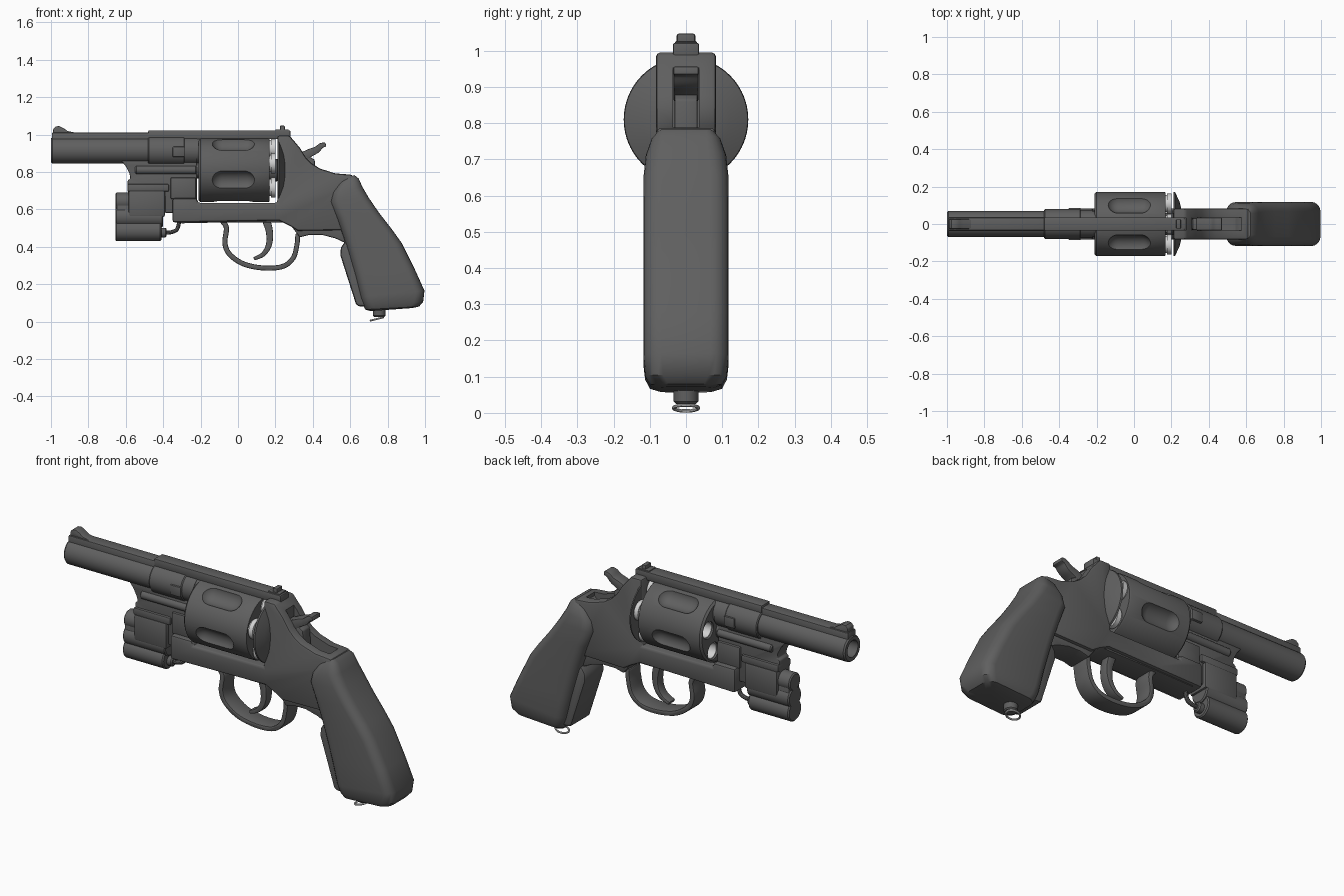
import bpy, bmesh, math
from mathutils import Vector, Matrix

if "Cube" in bpy.data.objects:
    bpy.data.objects.remove(bpy.data.objects["Cube"])


def material(name, v):
    m = bpy.data.materials.new(name)
    m.diffuse_color = (v, v, v, 1)
    m.use_nodes = True
    m.node_tree.nodes["Principled BSDF"].inputs["Base Color"].default_value = m.diffuse_color
    return m


DARK = material("dark_steel", 0.115)
PALE = material("pale_metal", 0.65)


def bake(o):
    # replace modifiers by their evaluated result
    dg = bpy.context.evaluated_depsgraph_get()
    dg.update()
    me = bpy.data.meshes.new_from_object(o.evaluated_get(dg))
    o.modifiers.clear()
    o.data = me


def make(name, bm, mat=DARK, bevel=0, seg=2):
    bmesh.ops.recalc_face_normals(bm, faces=bm.faces[:])
    me = bpy.data.meshes.new(name)
    bm.to_mesh(me)
    bm.free()
    me.materials.append(mat)
    o = bpy.data.objects.new(name, me)
    bpy.context.collection.objects.link(o)
    if bevel:
        b = o.modifiers.new("bevel", 'BEVEL')
        b.width, b.segments, b.limit_method = bevel, seg, 'ANGLE'
        b.angle_limit = math.radians(40)
        bake(o)
    return o


def prism(name, pts, hw, bevel=0.006, y=0, mat=DARK):
    # side profile in x-z, extruded to both sides in y
    bm = bmesh.new()
    a, b = [[bm.verts.new((x, y + s * hw, z)) for x, z in pts] for s in (-1, 1)]
    n = len(pts)
    bm.faces.new(a)
    bm.faces.new(b[::-1])
    for i in range(n):
        j = (i + 1) % n
        bm.faces.new((a[i], b[i], b[j], a[j]))
    return make(name, bm, mat, bevel)


def box(name, x0, x1, z0, z1, hw, bevel=0.006, y=0, mat=DARK):
    return prism(name, [(x0, z0), (x1, z0), (x1, z1), (x0, z1)], hw, bevel, y, mat)


def lathe_into(bm, prof, y, z, n):
    # revolve (x, radius) points around an axis along x
    rings = []
    for x, r in prof:
        if r == 0:
            rings.append([bm.verts.new((x, y, z))])
        else:
            rings.append([bm.verts.new((x, y + r * math.cos(t), z + r * math.sin(t)))
                          for t in [2 * math.pi * i / n for i in range(n)]])
    for a, b in zip(rings, rings[1:]):
        for i in range(n):
            j = (i + 1) % n
            q = ([a[0]] if len(a) == 1 else [a[i], a[j]]) + ([b[0]] if len(b) == 1 else [b[j], b[i]])
            bm.faces.new(q)


def lathe(name, prof, z, y=0, n=40, mat=DARK):
    bm = bmesh.new()
    lathe_into(bm, prof, y, z, n)
    return make(name, bm, mat)


def rod(name, x0, x1, z, r, y=0, mat=DARK, c=0.006):
    return lathe(name, [(x0, 0), (x0, r - c), (x0 + c, r), (x1 - c, r), (x1, r - c), (x1, 0)], z, y, 28, mat)


def cut(o, cutter):
    m = o.modifiers.new("cut", 'BOOLEAN')
    m.operation, m.object, m.solver = 'DIFFERENCE', cutter, 'EXACT'
    bake(o)
    bpy.data.objects.remove(cutter)


def smooth_path(p, k=6):
    p = [Vector(q) for q in p]
    p = [2 * p[0] - p[1]] + p + [2 * p[-1] - p[-2]]
    out = []
    for i in range(1, len(p) - 2):
        a, b, c, d = p[i - 1:i + 3]
        for t in [s / k for s in range(k)]:
            out.append(0.5 * (2 * b + (c - a) * t + (2 * a - 5 * b + 4 * c - d) * t * t
                              + (3 * b - a - 3 * c + d) * t ** 3))
    return out + [p[-2]]


def ribbon(name, path, t0, t1, hw, bevel=0.005):
    # band of varying thickness along a smooth x-z path
    p = smooth_path(path)
    left, right = [], []
    for i, q in enumerate(p):
        d = (p[min(i + 1, len(p) - 1)] - p[max(i - 1, 0)]).normalized()
        h = (t0 + (t1 - t0) * i / (len(p) - 1)) / 2
        nrm = Vector((-d.y, d.x)) * h
        left.append(tuple(q + nrm))
        right.append(tuple(q - nrm))
    return prism(name, left + right[::-1], hw, bevel)


# barrel, rib and shroud
lathe("barrel", [(-0.2, 0), (-0.2, .07), (-.992, .07), (-1, .064), (-1, .045), (-.75, .045), (-.75, 0)], 0.915)
box("barrel_rib", -0.995, -0.47, 0.95, 1.01, 0.034)
lathe("barrel_shroud", [(-.48, 0), (-.48, .076), (-.475, .08), (-.29, .08), (-.285, .075), (-.22, .075), (-.22, 0)], 0.912)
box("shroud_band", -0.35, -0.285, 0.88, 0.935, 0.086)
prism("front_sight", [(-.99, 1.0), (-.988, 1.03), (-.975, 1.043), (-.955, 1.045), (-.935, 1.035),
                      (-.91, 1.018), (-.87, 1.01), (-.87, 1.0)], 0.026, 0.004)

# frame with hammer slot
box("top_strap", -0.48, 0.28, 0.975, 1.022, 0.036)
frame = prism("frame", [(-.35, .53), (-.35, .66), (-.22, .66), (-.215, .635), (.21, .635), (.21, .995), (.275, .995),
                        (.33, .93), (.363, .877), (.395, .845), (.438, .818), (.52, .792), (.61, .785), (.63, .74),
                        (.62, .49), (.32, .485), (.28, .51), (.22, .54), (-.08, .535)], 0.083, 0.012)
cut(frame, prism("slot_cutter", [(.31, .75), (.52, .73), (.575, .76), (.575, 1.1), (.31, 1.1)], 0.036, 0))
prism("lower_frame", [(-.31, .57), (-.31, .525), (-.08, .53), (.27, .53), (.3, .49), (.33, .45), (.38, .463),
                      (.45, .463), (.52, .445), (.585, .415), (.6, .52), (.3, .56)], 0.066, 0.008)
lathe("recoil_shield", [(.212, 0), (.212, .172), (.22, .17), (.243, .12), (.256, .07), (.256, 0)], 0.81, n=56)
box("rear_sight", 0.225, 0.25, 1.01, 1.047, 0.024, 0.004)
box("rear_sight_base", 0.2, 0.27, 1.01, 1.027, 0.03, 0.004)

# fluted cylinder with five chambers
CZ = 0.81
drum = lathe("cylinder", [(-.21, 0), (-.21, .162), (-.2, .172), (.16, .172), (.168, .168), (.168, 0)], CZ, n=80)
cap = [(.035 + .06 * math.sin(t), .06 * math.cos(t)) for t in [math.pi / 2 * i / 6 for i in range(6)]] + [(.095, 0)]
flute = [(-.05 - x, r) for x, r in cap[::-1]] + cap
bm = bmesh.new()
for i in range(5):
    a = math.radians(54 + 72 * i)
    lathe_into(bm, flute, .2 * math.cos(a), CZ + .2 * math.sin(a), 28)
    b = a + math.radians(36)
    lathe_into(bm, [(-.3, 0), (-.3, .046), (.3, .046), (.3, 0)], .115 * math.cos(b), CZ + .115 * math.sin(b), 28)
cut(drum, make("drum_cutter", bm))
for i in range(5):
    b = math.radians(90 + 72 * i)
    lathe("cartridge_%d" % (i + 1), [(-.12, 0), (-.12, .039), (-.2, .041), (-.2, .0455), (.176, .0455), (.176, .053),
                                     (.2, .053), (.2, 0)], CZ + .115 * math.sin(b), .115 * math.cos(b), 28, PALE)
rod("cylinder_ratchet", 0.16, 0.215, CZ, 0.06)
rod("cylinder_axle", -0.235, -0.2, CZ, 0.045)

# under-barrel lug and ejector rod
prism("barrel_lug", [(-.625, .86), (-.6, .83), (-.58, .79), (-.575, .765), (-.59, .755), (-.59, .69), (-.39, .69),
                     (-.39, .58), (-.345, .58), (-.345, .6), (-.22, .6), (-.22, .86)], 0.042)
for s in (-1, 1):
    rod("ejector_rod_%s" % ("front" if s < 0 else "back"), -0.55, -0.22, 0.81, 0.022, s * 0.036)
box("crane", -0.36, -0.225, 0.655, 0.77, 0.055)

# clamped light unit: three stacked tubes and cable
box("light_rail", -0.59, -0.37, 0.695, 0.735, 0.055)
box("light_clamp", -0.585, -0.39, 0.56, 0.70, 0.058, 0.01)
rod("light_tube_top", -0.655, -0.57, 0.642, 0.048)
rod("light_tube_middle", -0.655, -0.40, 0.56, 0.056)
rod("light_tube_bottom", -0.655, -0.41, 0.487, 0.057)
box("light_core", -0.65, -0.42, 0.48, 0.65, 0.043)
rod("cable_socket", -0.42, -0.382, 0.475, 0.026)
cu = bpy.data.curves.new("cable_path", 'CURVE')
cu.dimensions, cu.bevel_depth, cu.bevel_resolution = '3D', 0.011, 3
path = smooth_path([(-.39, .475), (-.355, .478), (-.325, .495), (-.312, .545)])
sp = cu.splines.new('POLY')
sp.points.add(len(path) - 1)
for q, p in zip(sp.points, path):
    q.co = (p.x, 0, p.y, 1)
tmp = bpy.data.objects.new("cable_path", cu)
bpy.context.collection.objects.link(tmp)
dg = bpy.context.evaluated_depsgraph_get()
bm = bmesh.new()
bm.from_mesh(bpy.data.meshes.new_from_object(tmp.evaluated_get(dg)))
bpy.data.objects.remove(tmp)
make("cable", bm)

# trigger guard, trigger and hammer
ribbon("trigger_guard", [(-.085, .54), (-.062, .5), (-.07, .42), (-.045, .36), (.03, .308), (.14, .286), (.24, .295),
                         (.295, .34), (.315, .41), (.32, .47)], 0.028, 0.026, 0.05, 0.007)
ribbon("trigger", [(.145, .56), (.168, .48), (.165, .41), (.135, .36), (.085, .335)], 0.045, 0.018, 0.026)
prism("hammer_body", [(.3, .74), (.315, .9), (.35, .9), (.41, .865), (.42, .74)], 0.032)
ribbon("hammer_spur", [(.345, .88), (.385, .902), (.42, .918), (.445, .94), (.47, .946)], 0.05, 0.022, 0.034)

# grip: rounded sections (front x, z, back x, z, half width) from butt to top
SECT = [(.71, .056, .93, .072, .075), (.68, .064, .968, .08, .1), (.668, .09, .99, .105, .113), (.655, .13, .997, .165, .118),
        (.625, .25, .945, .28, .118), (.59, .37, .875, .42, .118), (.565, .45, .825, .49, .118),
        (.53, .55, .755, .58, .118), (.495, .64, .7, .66, .117), (.505, .69, .665, .72, .111),
        (.54, .74, .645, .765, .095), (.575, .768, .622, .783, .075)]
bm = bmesh.new()
rings = []
for x0, z0, x1, z1, w in SECT:
    c, u = Vector(((x0 + x1) / 2, 0, (z0 + z1) / 2)), Vector((x1 - x0, 0, z1 - z0)) / 2
    rad = min(0.05, u.length * .7, w * .7)
    fu, ring = u.normalized(), []
    for k, (su, sy) in enumerate([(1, 1), (-1, 1), (-1, -1), (1, -1)]):
        for i in range(6):
            t = math.pi / 2 * (k + i / 5)
            ring.append(bm.verts.new(c + fu * (su * (u.length - rad) + rad * math.cos(t))
                                     + Vector((0, sy * (w - rad) + rad * math.sin(t), 0))))
    rings.append(ring)
for a, b in zip(rings, rings[1:]):
    for i in range(24):
        bm.faces.new((a[i], a[(i + 1) % 24], b[(i + 1) % 24], b[i]))
bm.faces.new(rings[0])
bm.faces.new(rings[-1])
make("grip", bm)
prism("grip_front_strap", [(.58, .44), (.55, .395), (.547, .355), (.63, .095), (.642, .08), (.72, .08), (.66, .44)], 0.085, 0.015)

# lanyard stud and ring
o = rod("lanyard_stud", -0.03, 0.04, 0, 0.034)
o.data.transform(Matrix.Translation((.755, 0, .055)) @ Matrix.Rotation(math.radians(90), 4, 'Y'))
o.data.transform(Matrix.Translation((0, 0, 0.01)))
bpy.ops.mesh.primitive_torus_add(major_radius=0.034, minor_radius=0.005, major_segments=32, minor_segments=8,
                                 location=(.742, 0, .0135), rotation=(0, math.radians(-14), 0))
ring = bpy.context.object
ring.name = "lanyard_ring"
ring.data.materials.append(PALE)

# smooth shading with crisp edges
for o in bpy.context.scene.objects:
    o.select_set(o.type == 'MESH')
bpy.context.view_layer.objects.active = ring
bpy.ops.object.shade_smooth_by_angle(angle=math.radians(35))
